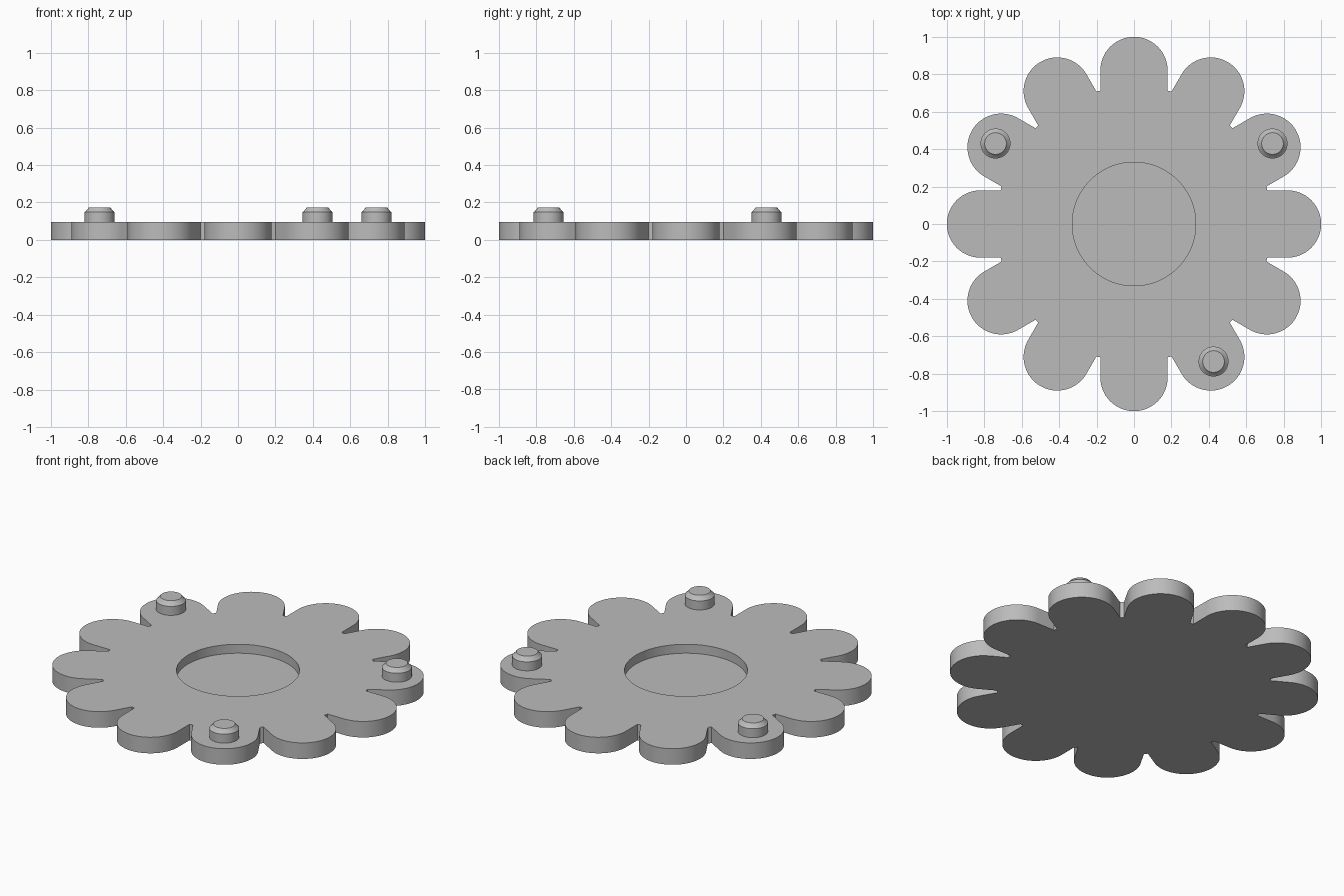
import bpy, bmesh, math

if "Cube" in bpy.data.objects:
    bpy.data.objects.remove(bpy.data.objects["Cube"])

PETALS = 12
TIP_R, TIP_C = 0.18, 0.82        # petal end radius and its distance from the centre
BODY_R = 0.735                   # disc closing the notches between petals
HEIGHT, FLOOR, RECESS_R = 0.095, 0.042, 0.33

grey = bpy.data.materials.new("grey")
grey.diffuse_color = (0.5, 0.5, 0.5, 1)
grey.use_nodes = True
grey.node_tree.nodes["Principled BSDF"].inputs["Base Color"].default_value = grey.diffuse_color


def circle(r, n):
    return [(r * math.cos(2 * math.pi * i / n), r * math.sin(2 * math.pi * i / n))
            for i in range(n)]


def ring(bm, pts, z):
    return [bm.verts.new((x, y, z)) for x, y in pts]


def wall(bm, a, b):
    n = len(a)
    for i in range(n):
        j = (i + 1) % n
        bm.faces.new((a[i], a[j], b[j], b[i]))


def finish(bm, name, location=(0, 0, 0)):
    bmesh.ops.recalc_face_normals(bm, faces=bm.faces[:])
    mesh = bpy.data.meshes.new(name)
    bm.to_mesh(mesh)
    bm.free()
    mesh.materials.append(grey)
    obj = bpy.data.objects.new(name, mesh)
    obj.location = location
    bpy.context.collection.objects.link(obj)
    bpy.ops.object.select_all(action='DESELECT')
    obj.select_set(True)
    bpy.context.view_layer.objects.active = obj
    bpy.ops.object.shade_smooth_by_angle(angle=math.radians(25))
    return obj


# Petal outline: straight sides, round tip, short notch arc
root = math.sqrt(BODY_R ** 2 - TIP_R ** 2)
petal = [(root, -TIP_R)]
for i in range(33):
    a = -math.pi / 2 + math.pi * i / 32
    petal.append((TIP_C + TIP_R * math.cos(a), TIP_R * math.sin(a)))
petal.append((root, TIP_R))
outline = []
for k in range(PETALS):
    c, s = math.cos(2 * math.pi * k / PETALS), math.sin(2 * math.pi * k / PETALS)
    outline += [(x * c - y * s, x * s + y * c) for x, y in petal]

# Flower plate with a round recess in the top
bm = bmesh.new()
hole = circle(RECESS_R, 96)
low, high = ring(bm, outline, 0), ring(bm, outline, HEIGHT)
floor, rim = ring(bm, hole, FLOOR), ring(bm, hole, HEIGHT)
wall(bm, low, high)
wall(bm, rim, floor)
bm.faces.new(low[::-1])
bm.faces.new(floor)
top_edges = [e for e in bm.edges if all(v.co.z > HEIGHT - 1e-4 for v in e.verts)]
bmesh.ops.triangle_fill(bm, edges=top_edges, use_beauty=True, normal=(0, 0, 1))
finish(bm, "flower_plate")

# Three chamfered pegs standing on petals
PEG = [(0.08, -0.01), (0.08, 0.053), (0.074, 0.057), (0.058, 0.077)]
for i, (x, y) in enumerate([(0.74, 0.43), (-0.74, 0.43), (0.425, -0.735)]):
    bm = bmesh.new()
    rings = [ring(bm, circle(r, 48), z) for r, z in PEG]
    for a, b in zip(rings, rings[1:]):
        wall(bm, a, b)
    bm.faces.new(rings[0][::-1])
    bm.faces.new(rings[-1])
    finish(bm, f"peg_{i + 1}", (x, y, HEIGHT))
